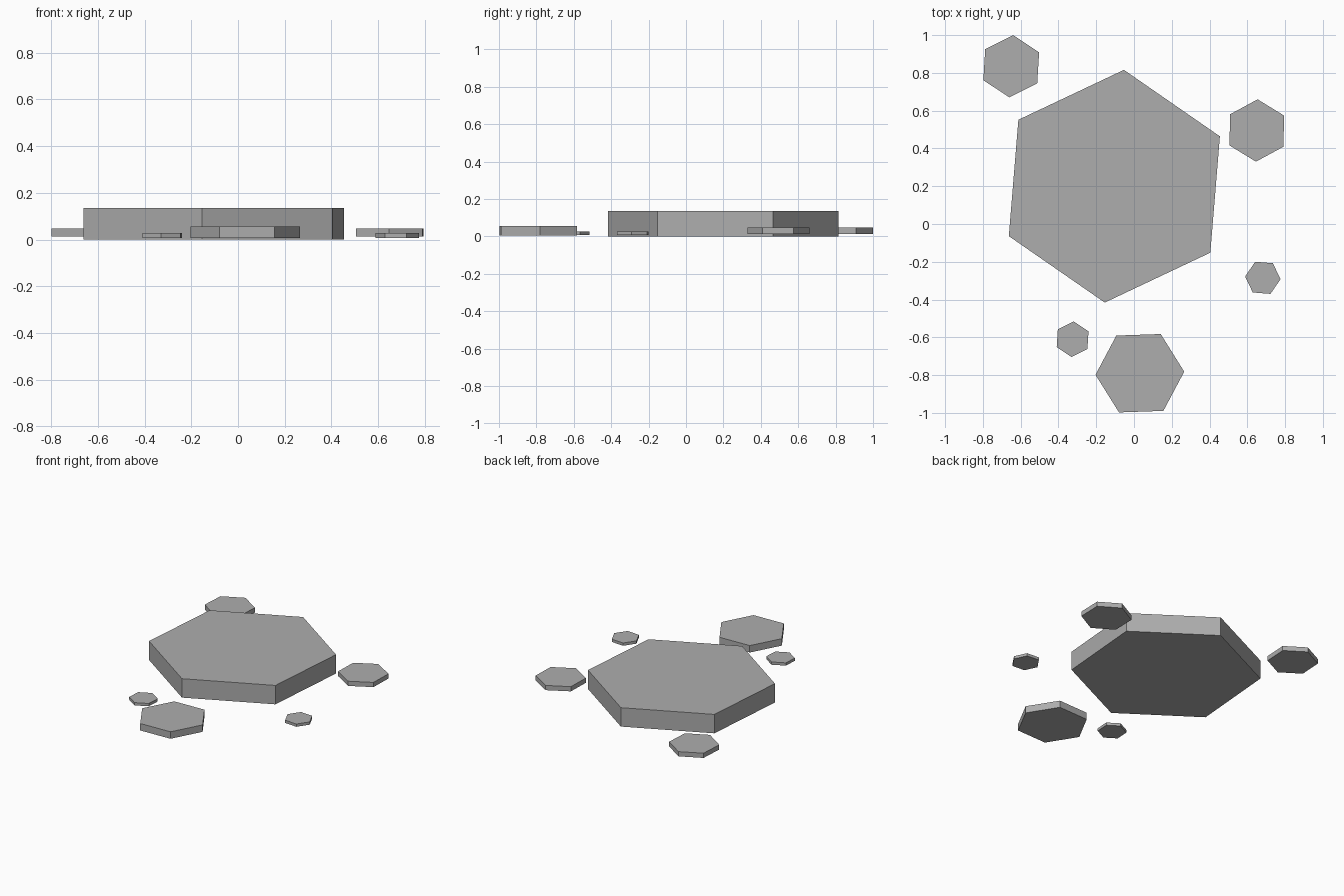
import bpy
from math import radians

cube = bpy.data.objects.get("Cube")
if cube:
    bpy.data.objects.remove(cube, do_unlink=True)

# One plain stone grey
GREY = (0.42, 0.42, 0.42, 1.0)
stone = bpy.data.materials.new("stone_grey")
stone.use_nodes = True
stone.diffuse_color = GREY
bsdf = next(n for n in stone.node_tree.nodes if n.type == "BSDF_PRINCIPLED")
bsdf.inputs["Base Color"].default_value = GREY


def hex_slab(name, x, y, radius, bottom, top, first_corner):
    """Flat six-sided slab; first_corner is the angle of one corner from +x."""
    # A cylinder's first corner points along +y
    bpy.ops.mesh.primitive_cylinder_add(
        vertices=6, radius=radius, depth=top - bottom,
        location=(x, y, (bottom + top) / 2),
        rotation=(0, 0, radians(first_corner - 90)))
    slab = bpy.context.object
    slab.name = name
    slab.data.materials.append(stone)
    return slab


# Main stone
hex_slab("large_stone", -0.104, 0.2, 0.618, 0.0, 0.136, 25.3)

# Loose stones around it
hex_slab("front_medium_stone", 0.031, -0.79, 0.235, 0.006, 0.056, 2)
hex_slab("back_right_stone", -0.65, 0.835, 0.165, 0.013, 0.047, 26.5)
hex_slab("back_left_stone", 0.65, 0.495, 0.165, 0.013, 0.047, 28.5)
hex_slab("front_left_pebble", 0.682, -0.285, 0.094, 0.007, 0.027, -4.5)
hex_slab("front_right_pebble", -0.325, -0.61, 0.094, 0.007, 0.027, 26.5)
